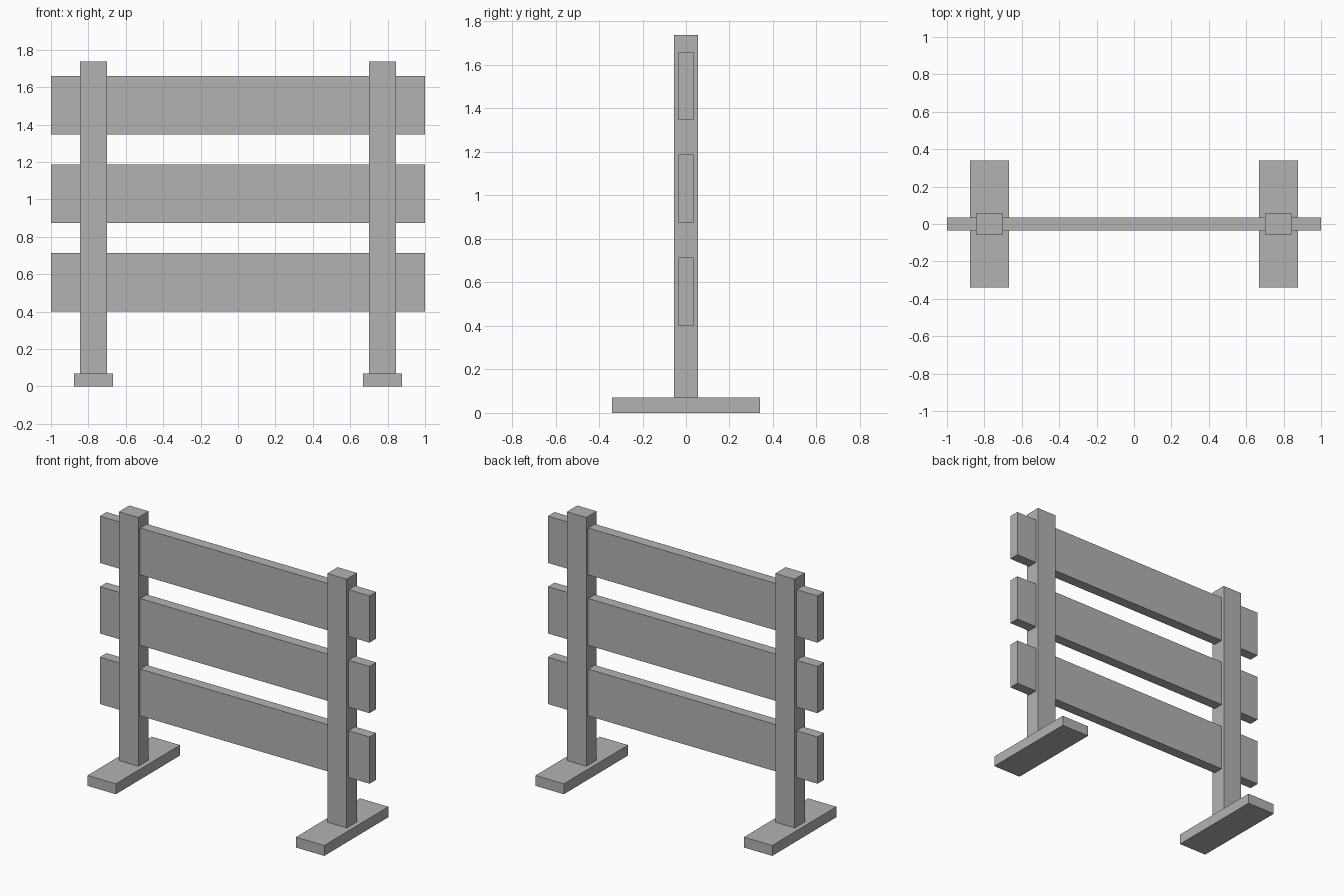
import bpy

cube = bpy.data.objects.get("Cube")
if cube:
    bpy.data.objects.remove(cube, do_unlink=True)

GREY = (0.45, 0.45, 0.45, 1.0)
grey = bpy.data.materials.new("plain grey")
grey.use_nodes = True
grey.diffuse_color = GREY
grey.node_tree.nodes["Principled BSDF"].inputs["Base Color"].default_value = GREY


def box(name, x, width, depth, bottom, top):
    """Box centred on y = 0, between two heights."""
    bpy.ops.mesh.primitive_cube_add(size=1, location=(x, 0, (bottom + top) / 2))
    ob = bpy.context.object
    ob.name = name
    ob.scale = (width, depth, top - bottom)
    bpy.ops.object.transform_apply(location=False, rotation=False, scale=True)
    ob.data.materials.append(grey)
    return ob


# Feet and upright posts
FOOT_TOP = 0.07
for side, sign in (("left", 1), ("right", -1)):
    x = sign * 0.773
    box(f"{side}_foot", x, 0.21, 0.68, 0, FOOT_TOP)
    box(f"{side}_post", x, 0.144, 0.11, FOOT_TOP, 1.738)

# Horizontal boards running through the posts
for i, name in enumerate(("lower", "middle", "upper")):
    bottom = 0.4 + i * 0.473
    box(f"{name}_board", 0, 2, 0.07, bottom, bottom + 0.314)
